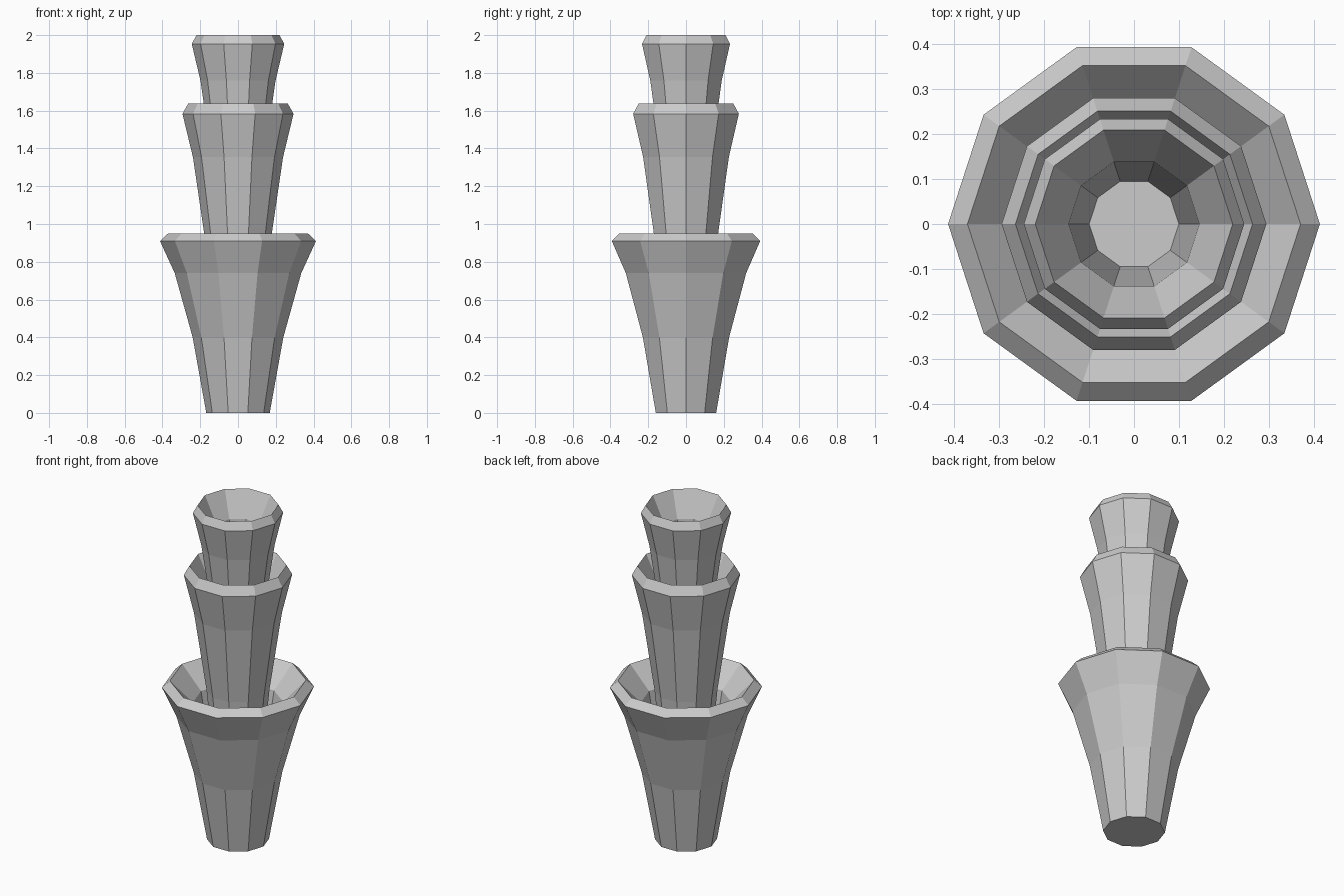
import bpy, bmesh
from math import cos, sin, pi

if "Cube" in bpy.data.objects:
    bpy.data.objects.remove(bpy.data.objects["Cube"])

SIDES = 10

# Cup cross-section (radius, height): outer wall, bevelled rim, inner wall, floor
PROFILE = [(0.168, 0.0), (0.24, 0.40), (0.335, 0.74), (0.413, 0.91),
           (0.37, 0.95), (0.245, 0.82), (0.168, 0.39)]


def cup(name, width, height, base):
    bm = bmesh.new()
    rings = [[bm.verts.new((r * width * cos(2 * pi * i / SIDES),
                            r * width * sin(2 * pi * i / SIDES),
                            base + z * height)) for i in range(SIDES)]
             for r, z in PROFILE]
    for low, high in zip(rings, rings[1:]):
        for i in range(SIDES):
            j = (i + 1) % SIDES
            bm.faces.new((low[i], low[j], high[j], high[i]))
    bm.faces.new(rings[0][::-1])   # underside
    bm.faces.new(rings[-1])        # inner floor
    bmesh.ops.recalc_face_normals(bm, faces=bm.faces)
    mesh = bpy.data.meshes.new(name)
    bm.to_mesh(mesh)
    bm.free()
    obj = bpy.data.objects.new(name, mesh)
    bpy.context.collection.objects.link(obj)


# Three nested flared tiers
cup("lower_tier", 1.0, 1.0, 0.0)
cup("middle_tier", 0.712, 1.35, 0.355)
cup("upper_tier", 0.593, 1.15, 0.9075)
